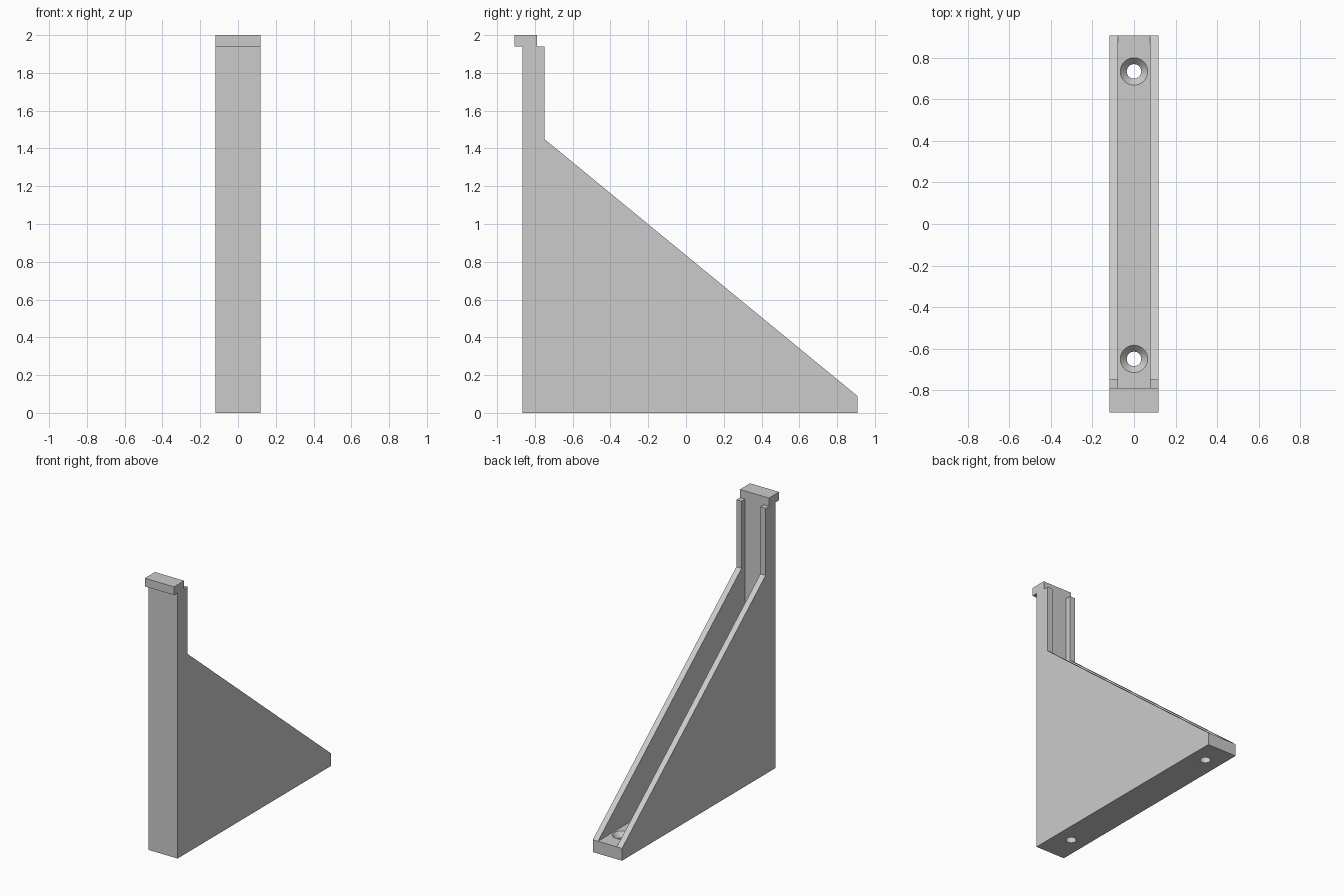
import bpy
import bmesh
from math import pi, cos, sin

if "Cube" in bpy.data.objects:
    bpy.data.objects.remove(bpy.data.objects["Cube"])

HALF_W, INNER_W = 0.118, 0.076          # outer and channel half widths
FRONT, PLATE, RIM, BACK = -0.865, -0.79, -0.75, 0.907
FLOOR, HOOK_Z, TOP = 0.09, 1.94, 2.0

grey = bpy.data.materials.new("light_grey")
grey.use_nodes = True
colour = (0.6, 0.6, 0.6, 1)
grey.diffuse_color = colour
grey.node_tree.nodes["Principled BSDF"].inputs["Base Color"].default_value = colour


def to_object(name, bm):
    bmesh.ops.recalc_face_normals(bm, faces=bm.faces)
    mesh = bpy.data.meshes.new(name)
    bm.to_mesh(mesh)
    bm.free()
    mesh.materials.append(grey)
    obj = bpy.data.objects.new(name, mesh)
    bpy.context.collection.objects.link(obj)
    return obj


def extrude_profile(name, points, half_width):
    """Extrude a (y, z) outline symmetrically along x."""
    bm = bmesh.new()
    face = bm.faces.new([bm.verts.new((-half_width, y, z)) for y, z in points])
    ext = bmesh.ops.extrude_face_region(bm, geom=[face])["geom"]
    moved = [v for v in ext if isinstance(v, bmesh.types.BMVert)]
    bmesh.ops.translate(bm, verts=moved, vec=(2 * half_width, 0, 0))
    return to_object(name, bm)


def screw_cutter(y, radius=0.035, head=0.066, sink=0.035, sides=48):
    """Straight shank with a conical countersink, stacked from rings."""
    bm = bmesh.new()
    profile = [(radius, -0.05), (radius, FLOOR - sink), (head, FLOOR), (head, FLOOR + 0.05)]
    rings = [[bm.verts.new((r * cos(2 * pi * i / sides), y + r * sin(2 * pi * i / sides), z))
              for i in range(sides)] for r, z in profile]
    for low, high in zip(rings, rings[1:]):
        for i in range(sides):
            j = (i + 1) % sides
            bm.faces.new((low[i], low[j], high[j], high[i]))
    bm.faces.new(rings[0])
    bm.faces.new(rings[-1])
    cutter = to_object("screw_cutter", bm)
    cutter.hide_render = True
    return cutter


def cut(body, cutter):
    mod = body.modifiers.new("cut", "BOOLEAN")
    mod.operation, mod.solver, mod.object = "DIFFERENCE", "EXACT", cutter
    bpy.context.view_layer.objects.active = body
    bpy.ops.object.modifier_apply(modifier=mod.name)
    bpy.data.objects.remove(cutter)


# Bracket outline with the hooked lip at the top
bracket = extrude_profile("bracket", [
    (FRONT, 0), (BACK, 0), (BACK, FLOOR), (RIM, 1.45), (RIM, HOOK_Z), (PLATE, HOOK_Z),
    (PLATE, TOP), (-0.907, TOP), (-0.907, HOOK_Z), (FRONT, HOOK_Z)], HALF_W)

# Open channel between the two side walls
channel = extrude_profile("channel_cutter", [
    (PLATE, FLOOR), (BACK + 0.1, FLOOR), (BACK + 0.1, TOP + 0.1), (PLATE, TOP + 0.1)], INNER_W)
channel.hide_render = True
cut(bracket, channel)

# Countersunk screw holes in the floor
for hole_y in (-0.65, 0.735):
    cut(bracket, screw_cutter(hole_y))

bpy.ops.object.select_all(action="DESELECT")
bracket.select_set(True)
bpy.context.view_layer.objects.active = bracket
bpy.ops.object.shade_smooth_by_angle(angle=pi / 6)
